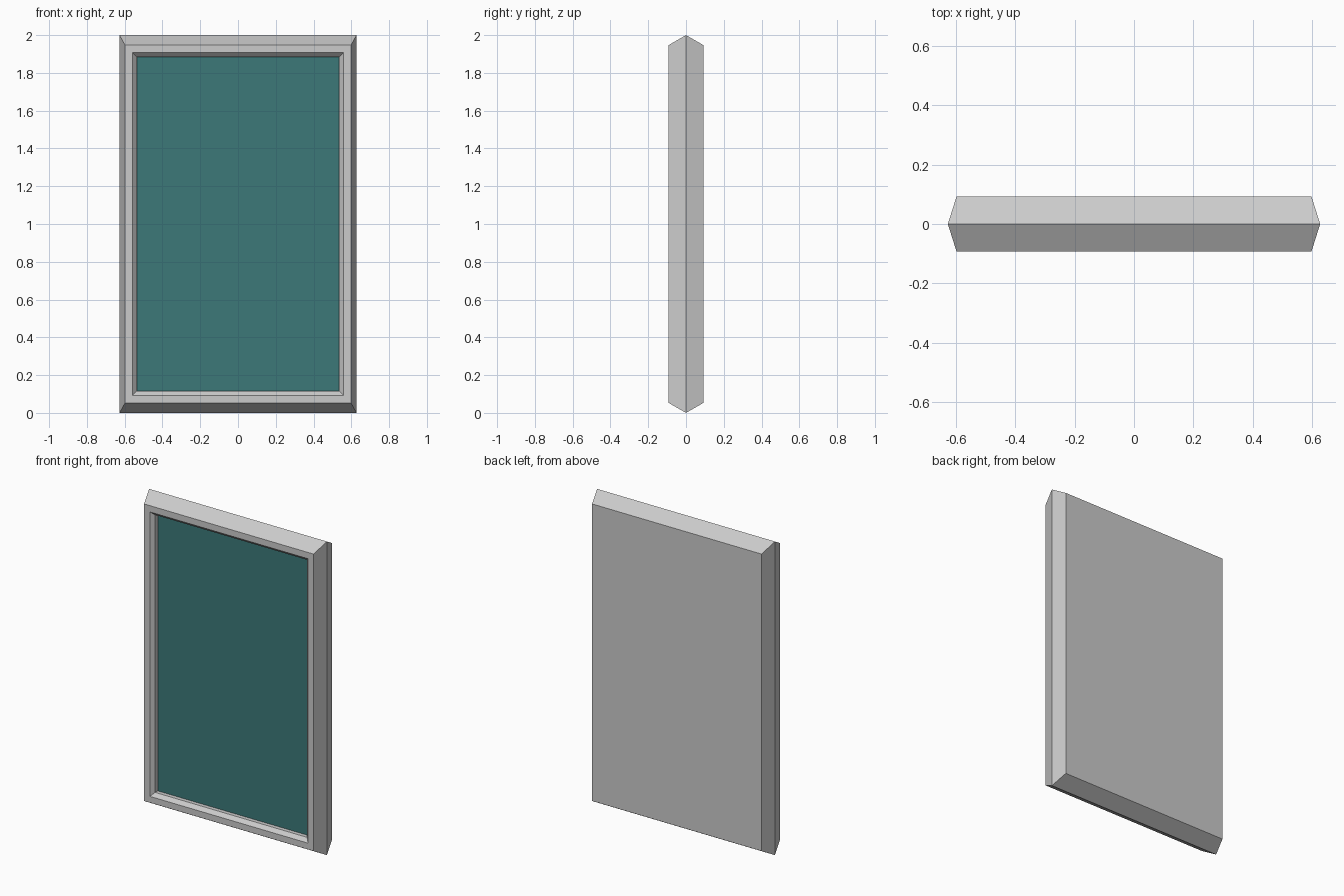
import bpy, bmesh

if "Cube" in bpy.data.objects:
    bpy.data.objects.remove(bpy.data.objects["Cube"])

CZ = 1.0  # centre height


def ring(bm, hw, hh, y):
    """Rectangular loop facing the front, half width hw, half height hh."""
    return [bm.verts.new((sx * hw, y, CZ + sz * hh))
            for sx, sz in ((-1, -1), (1, -1), (1, 1), (-1, 1))]


def finish(bm, name, color=None):
    me = bpy.data.meshes.new(name)
    bm.to_mesh(me)
    bm.free()
    ob = bpy.data.objects.new(name, me)
    bpy.context.collection.objects.link(ob)
    if color:
        mat = bpy.data.materials.new(name + "_material")
        mat.diffuse_color = color
        mat.use_nodes = True
        mat.node_tree.nodes["Principled BSDF"].inputs["Base Color"].default_value = mat.diffuse_color
        me.materials.append(mat)
    return ob


# Frame: rectangular loops from the back, over the side ridge, into the recess
profile = [
    (0.598, 0.947, 0.092),    # back edge
    (0.627, 1.0, 0.0),        # outer ridge
    (0.598, 0.947, -0.092),   # front outer edge
    (0.558, 0.907, -0.092),   # front opening
    (0.536, 0.885, -0.069),   # end of the inner bevel
    (0.536, 0.885, -0.043),   # straight inner wall
]
bm = bmesh.new()
rings = [ring(bm, *p) for p in profile]
for a, b in zip(rings, rings[1:]):
    for i in range(4):
        j = (i + 1) % 4
        bm.faces.new((a[i], b[i], b[j], a[j]))
bm.faces.new(rings[0])    # flat back
bmesh.ops.recalc_face_normals(bm, faces=bm.faces)
frame = finish(bm, "frame")
# Make sure the back panel faces outwards (+y)
back = max(frame.data.polygons, key=lambda p: p.center.y)
if back.normal.y < 0:
    frame.data.flip_normals()

# Recessed coloured pane
bm = bmesh.new()
bm.faces.new(ring(bm, 0.536, 0.885, -0.043))
finish(bm, "pane", (0.045, 0.19, 0.19, 1))
